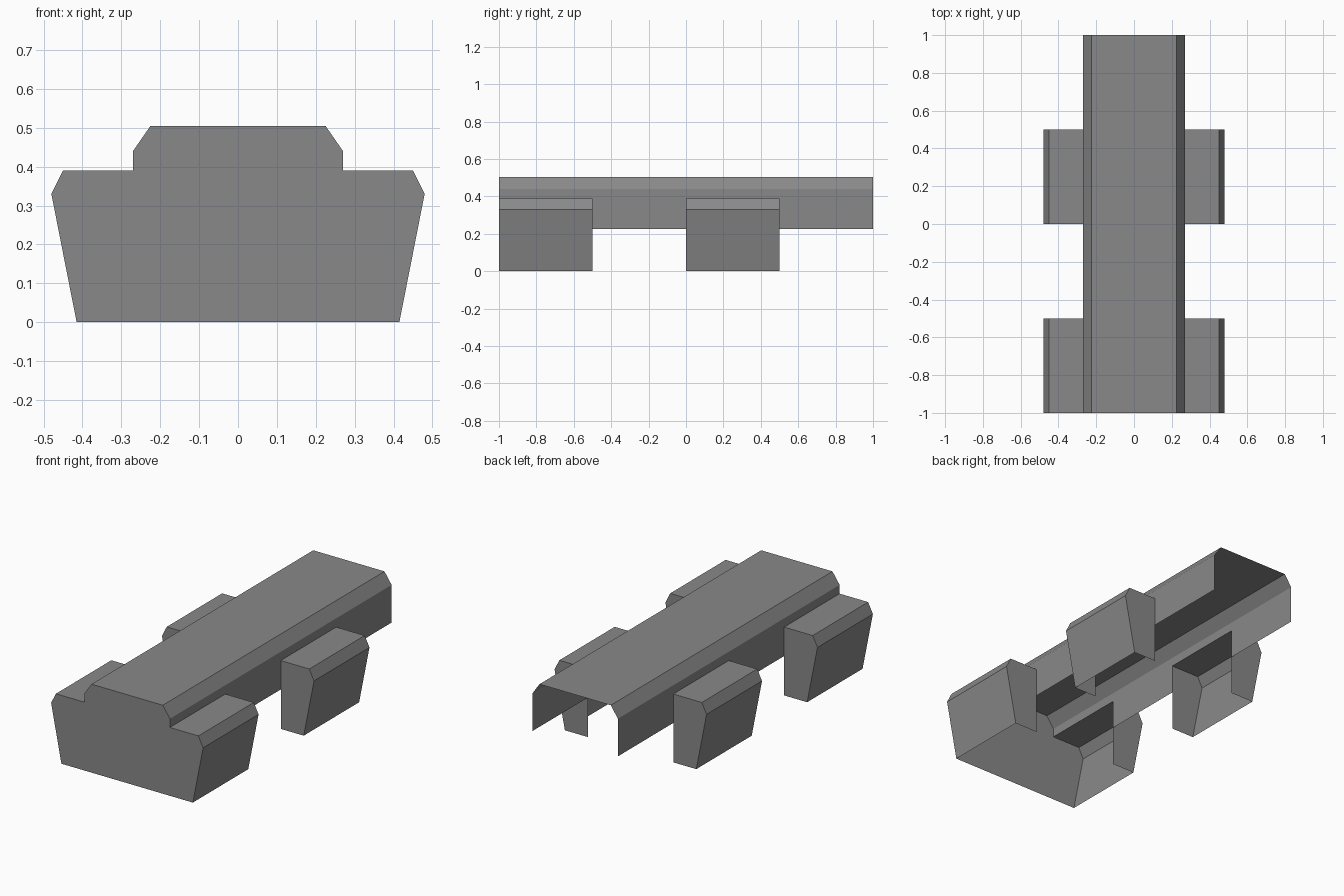
import bpy

# Remove the default cube
cube = bpy.data.objects.get("Cube")
if cube:
    bpy.data.objects.remove(cube, do_unlink=True)

# Single grey material
grey = bpy.data.materials.new("plain_grey")
grey.use_nodes = True
colour = (0.25, 0.25, 0.25, 1)
grey.diffuse_color = colour
grey.node_tree.nodes["Principled BSDF"].inputs["Base Color"].default_value = colour

FRONT, BACK = -1.0, 1.0
POD_LENGTH = 0.5
POD_STARTS = (-1.0, 0.0)

# Half profiles as (x, z), running outward and down
roof_profile = [(0, 0.505), (0.225, 0.505), (0.27, 0.44), (0.27, 0.39)]
wall_profile = [(0.27, 0.39), (0.27, 0.225)]
pod_profile = [(0.27, 0.39), (0.45, 0.39), (0.48, 0.33), (0.415, 0)]


def make_object(name, verts, faces):
    """Flat-shaded half part, mirrored across the centre line."""
    mesh = bpy.data.meshes.new(name)
    mesh.from_pydata(verts, [], faces)
    mesh.materials.append(grey)
    obj = bpy.data.objects.new(name, mesh)
    bpy.context.collection.objects.link(obj)
    mirror = obj.modifiers.new("Mirror", "MIRROR")
    mirror.use_clip = True
    return obj


def sheet(name, profile, y0, y1):
    """Open sheet swept along y from a half profile."""
    n = len(profile)
    verts = [(x, y, z) for y in (y0, y1) for x, z in profile]
    faces = [(i, i + 1, n + i + 1, n + i) for i in range(n - 1)]
    return make_object(name, verts, faces)


def plate(name, profile, y, faces_front):
    """Flat upright panel filling a half profile."""
    order = list(range(len(profile)))
    if faces_front:
        order.reverse()
    return make_object(name, [(x, y, z) for x, z in profile], [order])


# Bevelled roof of the central spine, open underneath and at the back
sheet("spine_roof", roof_profile, FRONT, BACK)

# Nose plate closing the whole front
plate("nose_plate", roof_profile + pod_profile[1:] + [(0, 0)], FRONT, True)

# Hollow side pods, with the spine wall between and behind them
for label, start in zip(("front", "middle"), POD_STARTS):
    end = start + POD_LENGTH
    sheet(label + "_pod_shell", pod_profile, start, end)
    pod_end = pod_profile + [(0.27, 0)]
    plate(label + "_pod_back", pod_end, end, False)
    if start > FRONT:
        plate(label + "_pod_front", pod_end, start, True)
    sheet(label + "_spine_wall", wall_profile, end, end + POD_LENGTH)
